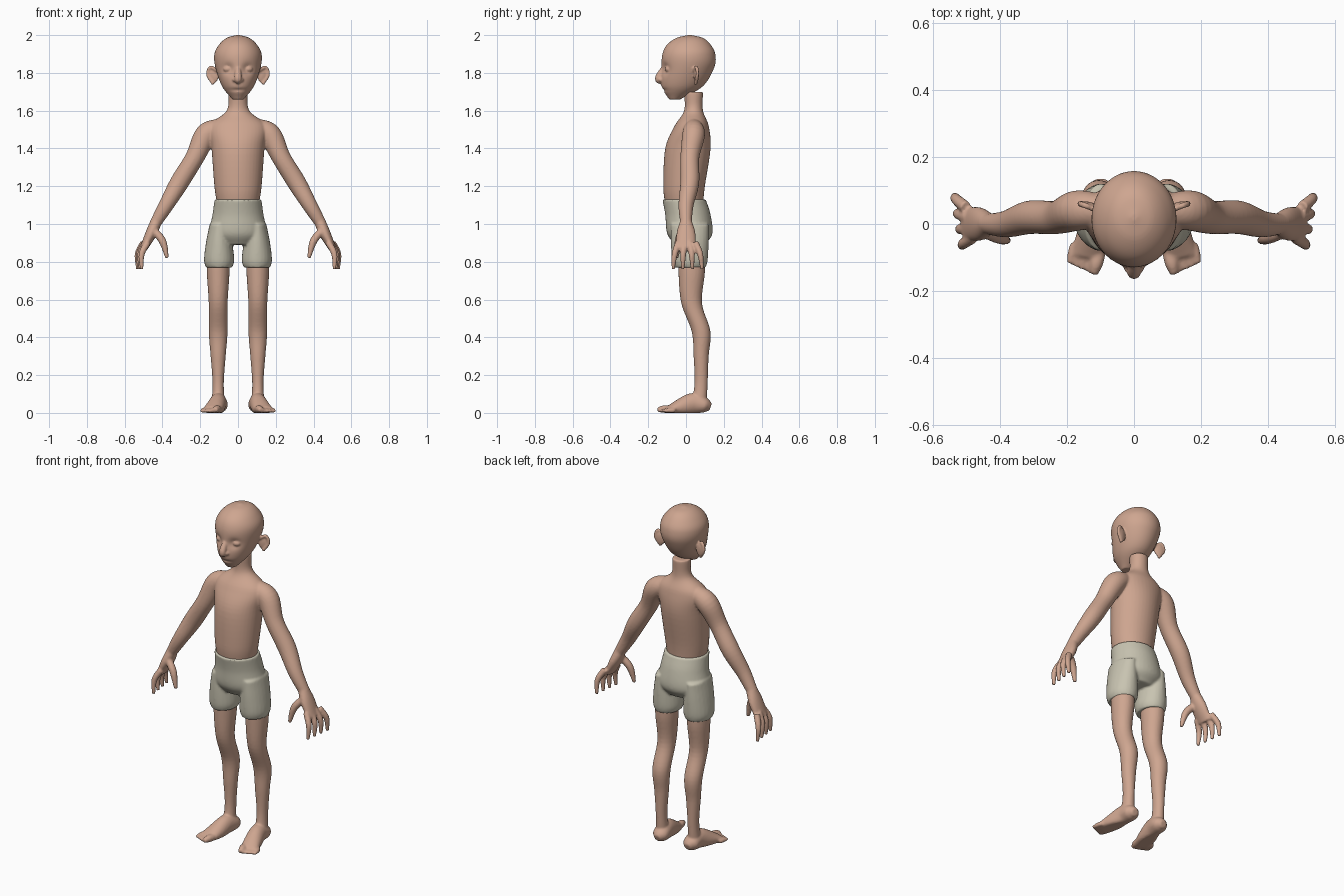
import bpy
import bmesh
import math
from mathutils import Vector, Matrix

if "Cube" in bpy.data.objects:
    bpy.data.objects.remove(bpy.data.objects["Cube"], do_unlink=True)

X_AXIS, Y_AXIS = Vector((1, 0, 0)), Vector((0, 1, 0))


def make_material(name, color):
    material = bpy.data.materials.new(name)
    material.use_nodes = True
    material.diffuse_color = color
    shader = material.node_tree.nodes["Principled BSDF"]
    shader.inputs["Base Color"].default_value = color
    return material


def smooth_path(points, steps):
    """Catmull-Rom curve through sections (x, y, z, first radius, second radius)."""
    before = points[0] * 2 - points[1]
    after = points[-1] * 2 - points[-2]
    padded = [before, *points, after]
    path = []
    for a, b, c, d in zip(padded, padded[1:], padded[2:], padded[3:]):
        tangent_in, tangent_out = (c - a) / 2, (d - b) / 2
        for step in range(steps):
            t = step / steps
            ease = t * t * (3 - 2 * t)
            path.append(b + (c - b) * ease + tangent_in * (t * (1 - t) ** 2)
                        - tangent_out * (t * t * (1 - t)))
    return path + [points[-1]]


def skin_rings(bm, rings):
    faces = [bm.faces.new(rings[0]), bm.faces.new(rings[-1])]
    for lower, upper in zip(rings, rings[1:]):
        for side in range(len(lower)):
            faces.append(bm.faces.new((lower[side - 1], lower[side], upper[side], upper[side - 1])))
    bmesh.ops.recalc_face_normals(bm, faces=faces)


def loft(bm, points, reference=None, mirror=True, sides=24, steps=6):
    """Closed tube of ellipses, level unless a reference direction for the first radius is given."""
    path = smooth_path([Vector(point) for point in points], steps)
    centers = [Vector(point[:3]) for point in path]
    for mirror_sign in ((1, -1) if mirror else (1,)):
        rings = []
        for index, section in enumerate(path):
            across, along = X_AXIS, Y_AXIS
            if reference is not None:
                ahead = centers[min(index + 1, len(path) - 1)]
                normal = (ahead - centers[max(index - 1, 0)]).normalized()
                across = (reference - normal * reference.dot(normal)).normalized()
                along = normal.cross(across)
            ring = []
            for side in range(sides):
                angle = math.tau * side / sides
                spot = (centers[index] + across * section[3] * math.cos(angle)
                        + along * section[4] * math.sin(angle))
                ring.append(bm.verts.new((spot.x * mirror_sign, spot.y, max(spot.z, 0))))
            rings.append(ring)
        skin_rings(bm, rings)


def tube(bm, points, reference):
    """Mirrored pair of round limbs through points (x, y, z, radius)."""
    loft(bm, [(*point, point[-1]) for point in points], reference)


def stack(bm, x, levels, **options):
    """Level ellipses (z, y, half width, half depth) above one another."""
    loft(bm, [(x, y, z, width, depth) for z, y, width, depth in levels],
         mirror=x > 0, **options)


def blob(bm, center, radii, turn=0):
    """Mirrored pair of ellipsoids, turned about the vertical."""
    x, y, z = center
    for sign in (1, -1):
        placement = (Matrix.Translation((x * sign, y, z)) @ Matrix.Rotation(turn * sign, 4, 'Z')
                     @ Matrix.Diagonal((*radii, 1)))
        bmesh.ops.create_uvsphere(bm, u_segments=20, v_segments=12, radius=1, matrix=placement)


def finish(bm, name, material, voxel_size):
    """Fuse the overlapping pieces into one smooth surface."""
    mesh = bpy.data.meshes.new(name)
    bm.to_mesh(mesh)
    bm.free()
    mesh.materials.append(material)
    part = bpy.data.objects.new(name, mesh)
    bpy.context.collection.objects.link(part)
    fuse = part.modifiers.new("fuse", 'REMESH')
    fuse.mode = 'VOXEL'
    fuse.voxel_size = voxel_size
    fuse.use_smooth_shade = True
    soften = part.modifiers.new("soften", 'SMOOTH')
    soften.iterations = 4


def build_body(bm):
    # Torso and neck
    stack(bm, 0, [(1.1, -.01, .11, .1), (1.2, -.01, .125, .11), (1.4, .01, .14, .12),
                  (1.52, .03, .15, .09), (1.6, .04, .06, .05), (1.7, .04, .05, .05)], sides=40)
    # Arms
    tube(bm, [(.1, .04, 1.51, .05), (.17, .04, 1.47, .06), (.23, .02, 1.35, .05),
              (.31, .02, 1.22, .05), (.38, 0, 1.1, .04), (.44, 0, 1, .03)], Y_AXIS)
    # Palms
    loft(bm, [(.43, 0, 1.02, .03, .03), (.46, 0, .95, .05, .03), (.5, 0, .87, .05, .02)], Y_AXIS)
    # Fingers, fanned out from front to back
    for finger in range(4):
        fan = finger * .03 - .04
        x = .48 + finger * .007
        tube(bm, [(x, fan, .9, .018), (x + .03, fan * 1.5, .84, .016),
                  (x + .03, fan * 1.7, .76, .009)], Y_AXIS)
    # Thumbs
    tube(bm, [(.45, -.02, .97, .02), (.4, -.04, .91, .02), (.375, -.05, .82, .01)], Y_AXIS)


def build_legs(bm):
    leg_x = .105
    stack(bm, leg_x, [(.86, .03, .06, .07), (.74, .03, .06, .07), (.58, .03, .05, .055),
                      (.43, .08, .05, .05), (.3, .08, .04, .04), (.16, .08, .03, .035),
                      (.05, .07, .035, .04)])
    # Feet with flat soles
    loft(bm, [(.1, .13, .03, .02, .02), (.1, .1, .04, .045, .04), (leg_x, .04, .05, .045, .055),
              (.12, -.03, .03, .05, .045), (.14, -.1, .015, .05, .018)], X_AXIS)
    # Toes, fanned outward with a larger inner one
    for toe in range(5):
        radius = .013 if toe else .02
        x = leg_x + toe * .018
        y = toe * .008 - .15
        tube(bm, [(x, y + .06, radius, radius), (x + .008, y + .03, radius, radius),
                  (x + .015, y, radius * .8, radius * .6)], X_AXIS)


def build_shorts(bm):
    stack(bm, 0, [(1.13, -.01, .124, .115), (1.05, .01, .135, .12), (.95, .02, .15, .12),
                  (.89, .02, .1, .08)], sides=40)
    stack(bm, .1, [(1, .02, .05, .1), (.9, .02, .07, .1), (.81, .02, .08, .095),
                   (.77, .02, .07, .085)])


def build_head(bm):
    # Skull and jaw
    stack(bm, 0, [(1.66, -.06, .03, .03), (1.73, -.02, .085, .11), (1.83, .01, .12, .14),
                  (1.9, .015, .125, .14), (1.95, .015, .1, .115), (1.985, .02, .06, .07),
                  (2, .02, .01, .01)], sides=64, steps=10)
    # Eye sockets and mouth groove pressed into the face
    eye_x, eye_z, mouth_z = .052, 1.82, 1.71
    for vert in bm.verts:
        x, y, z = vert.co
        if y < 0:
            socket = math.hypot(abs(x) - eye_x, z - eye_z) / .028
            groove = math.hypot(x / 6, z - mouth_z) / .007
            vert.co.y += .018 * math.exp(-socket ** 2) + .009 * math.exp(-groove ** 2)
    # Eyelids
    blob(bm, (eye_x, -.09, eye_z), (.027, .022, .018))
    # Nose and nostrils
    tube(bm, [(0, -.11, 1.84, .012), (0, -.145, 1.77, .02), (0, -.12, 1.75, .01)], X_AXIS)
    blob(bm, (.018, -.13, 1.763), (.013, .016, .011))
    # Ears: thin shell with a raised rim
    blob(bm, (.13, .055, 1.785), (.03, .01, .04), turn=.3)
    tube(bm, [(.11, .04, 1.81, .008), (.145, .055, 1.83, .009), (.16, .06, 1.79, .009),
              (.13, .05, 1.74, .009)], Y_AXIS)


skin = make_material("skin", (.62, .38, .28, 1))
cloth = make_material("shorts_cloth", (.58, .55, .44, 1))

for name, build, material, voxel_size in (
        ("body_and_arms", build_body, skin, .006),
        ("legs_and_feet", build_legs, skin, .006),
        ("shorts", build_shorts, cloth, .007),
        ("head", build_head, skin, .005)):
    part_mesh = bmesh.new()
    build(part_mesh)
    finish(part_mesh, name, material, voxel_size)
